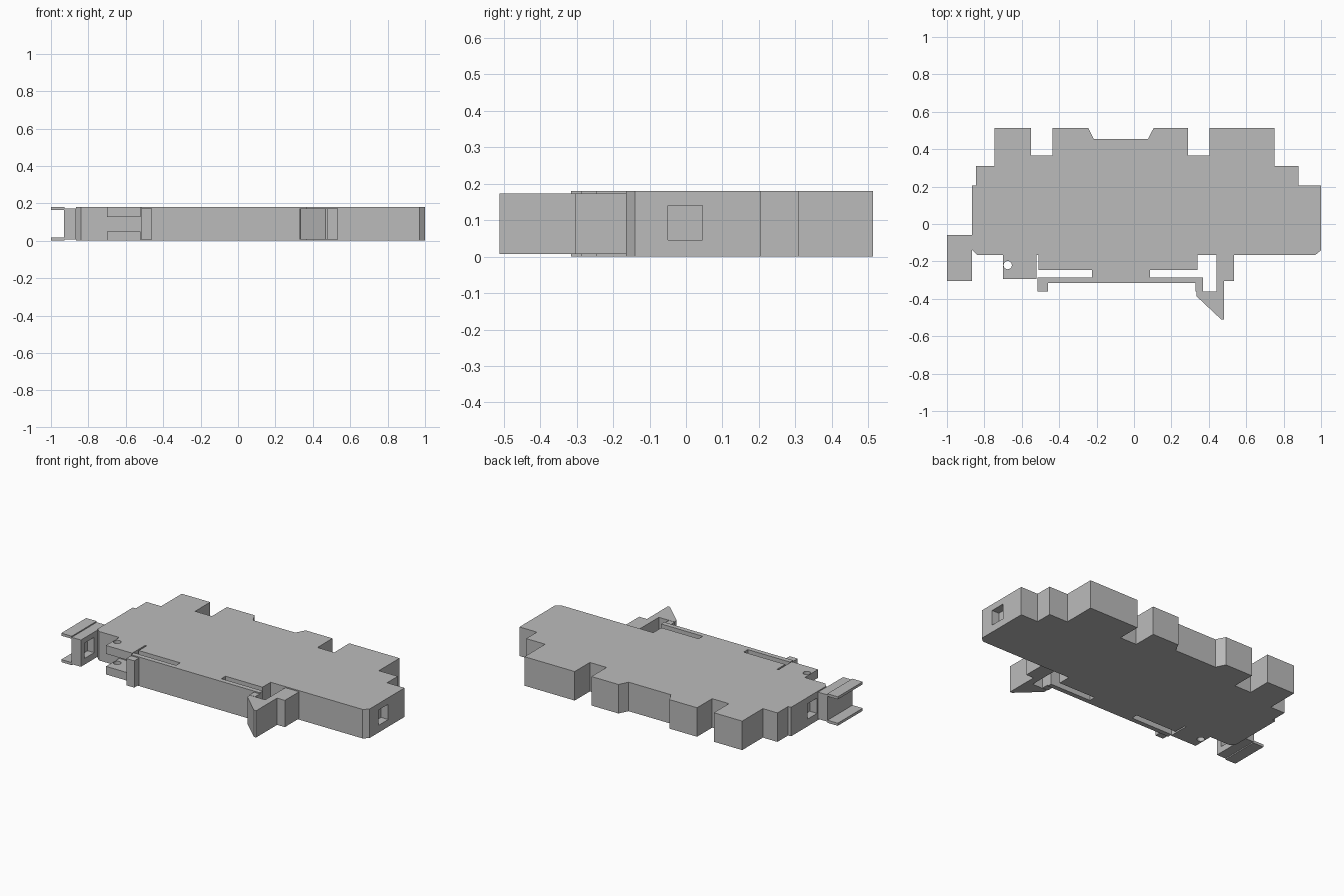
import bpy
import bmesh
from mathutils import Matrix, Vector

default_cube = bpy.data.objects.get("Cube")
if default_cube:
    bpy.data.objects.remove(default_cube, do_unlink=True)

HEIGHT = 0.18
INSET = 0.007

grey = bpy.data.materials.new("housing grey")
grey.use_nodes = True
grey_value = (0.5, 0.5, 0.5, 1)
grey.diffuse_color = grey_value
grey.node_tree.nodes["Principled BSDF"].inputs["Base Color"].default_value = grey_value


def add_object(name, bm):
    """Turn a bmesh into a flat shaded grey object."""
    bmesh.ops.recalc_face_normals(bm, faces=bm.faces)
    mesh = bpy.data.meshes.new(name)
    bm.to_mesh(mesh)
    bm.free()
    mesh.materials.append(grey)
    obj = bpy.data.objects.new(name, mesh)
    bpy.context.scene.collection.objects.link(obj)
    return obj


def extrude_outline(name, outline, bottom=0, top=HEIGHT):
    """Raise a flat outline into a solid plate."""
    bm = bmesh.new()
    corners = [bm.verts.new((x, y, bottom)) for x, y in outline]
    face = bm.faces.new(corners)
    raised = bmesh.ops.extrude_face_region(bm, geom=[face], use_keep_orig=True)
    moved = [v for v in raised["geom"] if isinstance(v, bmesh.types.BMVert)]
    bmesh.ops.translate(bm, verts=moved, vec=Vector((0, 0, top - bottom)))
    return add_object(name, bm)


def box(name, left, right, front, back, bottom=0, top=HEIGHT):
    outline = [(left, front), (right, front), (right, back), (left, back)]
    return extrude_outline(name, outline, bottom, top)


def cut(target, cutter):
    """Subtract a hidden cutter from a part."""
    cutter.hide_render = True
    cutter.hide_viewport = True
    cutter.display_type = "WIRE"
    modifier = target.modifiers.new(cutter.name, "BOOLEAN")
    modifier.operation = "DIFFERENCE"
    modifier.solver = "EXACT"
    modifier.object = cutter


def pocket(target, name, left, right, front, back):
    cut(target, box(name, left, right, front, back, 0.045, 0.14))


# Main housing: stepped back edge, then the rail strip along the front
back_edge = [
    (-0.84, -0.165), (-0.865, -0.14), (-0.865, 0.205), (-0.845, 0.205),
    (-0.845, 0.31), (-0.745, 0.31), (-0.745, 0.513), (-0.55, 0.513),
    (-0.55, 0.365), (-0.435, 0.365), (-0.435, 0.513), (-0.245, 0.513),
    (-0.215, 0.455), (0.075, 0.455), (0.105, 0.513), (0.29, 0.513),
    (0.29, 0.365), (0.405, 0.365), (0.405, 0.513), (0.75, 0.513),
    (0.75, 0.31), (0.88, 0.31), (0.88, 0.205), (1, 0.205),
    (1, -0.14), (0.97, -0.165),
]
rail_strip = [
    (0.34, -0.165), (0.34, -0.245), (0.085, -0.245), (0.085, -0.285),
    (0.37, -0.285), (0.37, -0.315), (-0.515, -0.315), (-0.515, -0.285),
    (-0.225, -0.285), (-0.225, -0.245), (-0.51, -0.245), (-0.51, -0.165),
]
housing = extrude_outline("housing", back_edge + rail_strip)

# Square sockets in both ends of the housing
pocket(housing, "left_socket_cutter", 0.95, 1.1, -0.05, 0.045)
pocket(housing, "right_socket_cutter", -0.92, -0.815, -0.05, 0.045)

# Hooks below the two ends of the rail strip
for name, left, right in (("right_rail_hook", -0.515, -0.46),
                          ("left_rail_hook", 0.33, 0.37)):
    box(name, left, right, -0.36, -0.315, INSET, HEIGHT - INSET)

# Sprung latch with a slanted foot
latch = [
    (0.44, -0.165), (0.44, -0.362), (0.335, -0.362), (0.335, -0.387),
    (0.467, -0.511), (0.482, -0.511), (0.482, -0.305), (0.535, -0.305),
    (0.535, -0.165),
]
extrude_outline("latch", latch, INSET, HEIGHT - INSET)

# Pair of drilled lugs, one at each face of the housing
for name, bottom, top in (("lower_lug", 0, 0.05), ("upper_lug", 0.128, HEIGHT)):
    lug = box(name, -0.70, -0.52, -0.295, -0.165, bottom, top)
    bm = bmesh.new()
    bmesh.ops.create_cone(bm, cap_ends=True, segments=24, radius1=0.022,
                          radius2=0.022, depth=0.2,
                          matrix=Matrix.Translation((-0.675, -0.22, (bottom + top) / 2)))
    cut(lug, add_object(name + "_hole_cutter", bm))

# End clip: upright web with a socket, and two thin flanges
web = box("clip_web", -0.93, -0.865, -0.305, -0.06, INSET, HEIGHT - INSET)
pocket(web, "clip_socket_cutter", -0.91, -0.8, -0.27, -0.175)
for name, bottom, top in (("lower_flange", 0, 0.016),
                          ("upper_flange", HEIGHT - 0.016, HEIGHT)):
    box(name, -1, -0.928, -0.305, -0.06, bottom, top)
